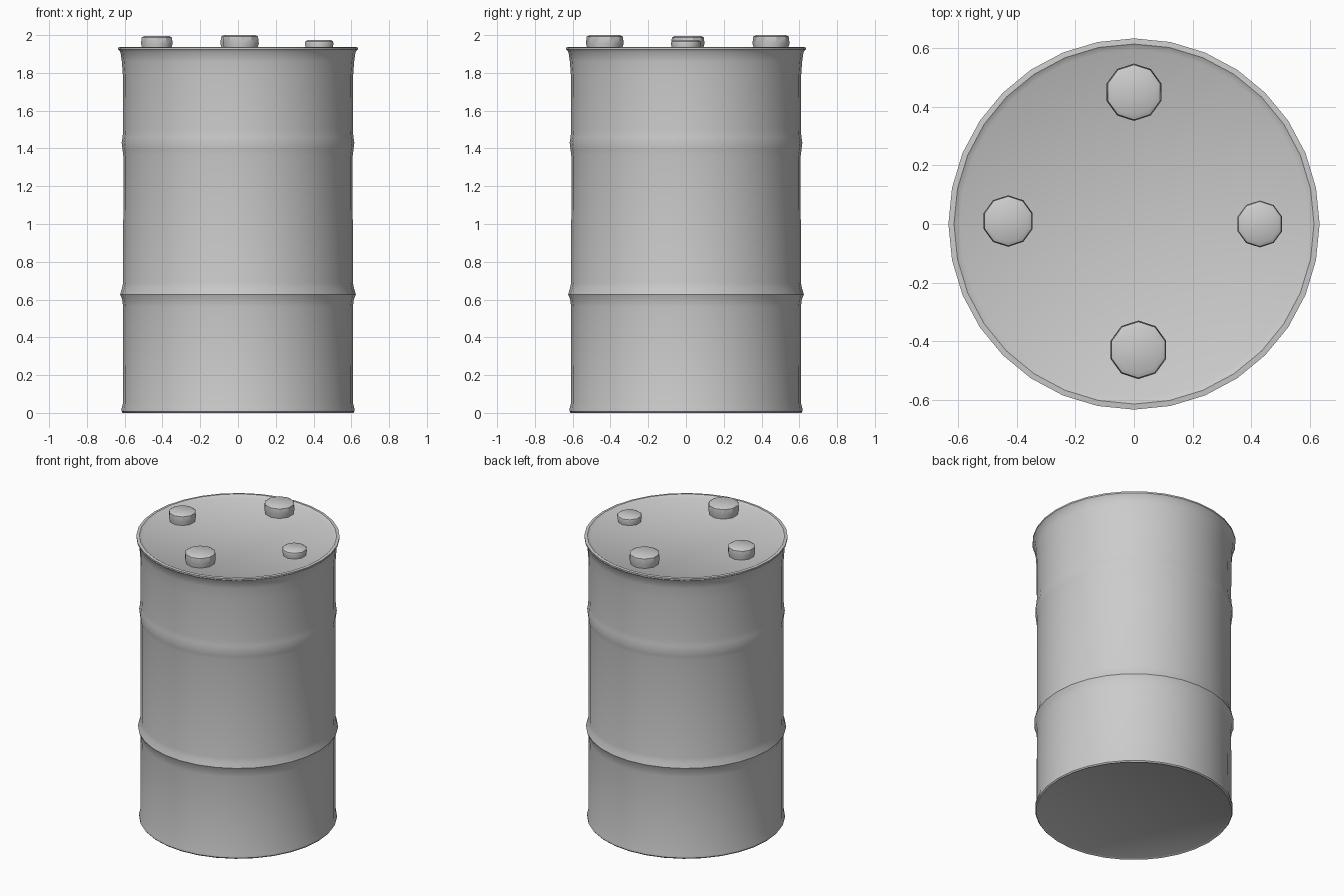
import bpy, bmesh
from math import cos, sin, pi, radians

if "Cube" in bpy.data.objects:
    bpy.data.objects.remove(bpy.data.objects["Cube"])


def lathe(name, profile, sides, centre=(0, 0), turn=0.0, angle=35):
    """Spin an (r, z) profile round a vertical axis and cap both ends."""
    bm = bmesh.new()
    rings = []
    for r, z in profile:
        rings.append([bm.verts.new((r * cos(turn + 2 * pi * i / sides),
                                    r * sin(turn + 2 * pi * i / sides), z))
                      for i in range(sides)])
    for low, high in zip(rings, rings[1:]):
        for i in range(sides):
            j = (i + 1) % sides
            bm.faces.new((low[i], low[j], high[j], high[i]))
    bm.faces.new(rings[0][::-1])
    bm.faces.new(rings[-1])
    mesh = bpy.data.meshes.new(name)
    bm.to_mesh(mesh)
    bm.free()
    ob = bpy.data.objects.new(name, mesh)
    ob.location = (centre[0], centre[1], 0)
    bpy.context.collection.objects.link(ob)
    bpy.ops.object.select_all(action='DESELECT')
    ob.select_set(True)
    bpy.context.view_layer.objects.active = ob
    bpy.ops.object.shade_smooth_by_angle(angle=radians(angle))
    return ob


# Drum: flat base, foot lip, two rolled ribs, flared top rim, nearly flush lid
drum_profile = [
    (0.595, 0.008), (0.61, 0.0), (0.617, 0.008), (0.616, 0.025), (0.609, 0.05),
    (0.608, 0.56), (0.613, 0.60), (0.624, 0.628), (0.614, 0.66), (0.608, 0.69),
    (0.607, 1.36), (0.611, 1.39), (0.616, 1.43), (0.611, 1.46), (0.608, 1.50),
    (0.609, 1.78), (0.615, 1.86), (0.622, 1.91), (0.634, 1.925), (0.634, 1.935),
    (0.615, 1.937), (0.595, 1.925),
]
lathe("drum_body", drum_profile, 32)

# Four plugs on the lid, the right-hand one lower and narrower
plugs = [
    ("plug_back", 0.0, 0.45, 0.098, 2.0),
    ("plug_front", 0.015, -0.43, 0.1, 2.0),
    ("plug_left", -0.43, 0.01, 0.088, 1.995),
    ("plug_right", 0.43, 0.0, 0.08, 1.975),
]
for name, x, y, r, top in plugs:
    lathe(name, [(r * 0.92, 1.915), (r * 0.92, 1.93), (r, 1.955),
                 (r * 0.96, top - 0.008), (r * 0.8, top)],
          10, centre=(x, y), turn=pi / 10)
